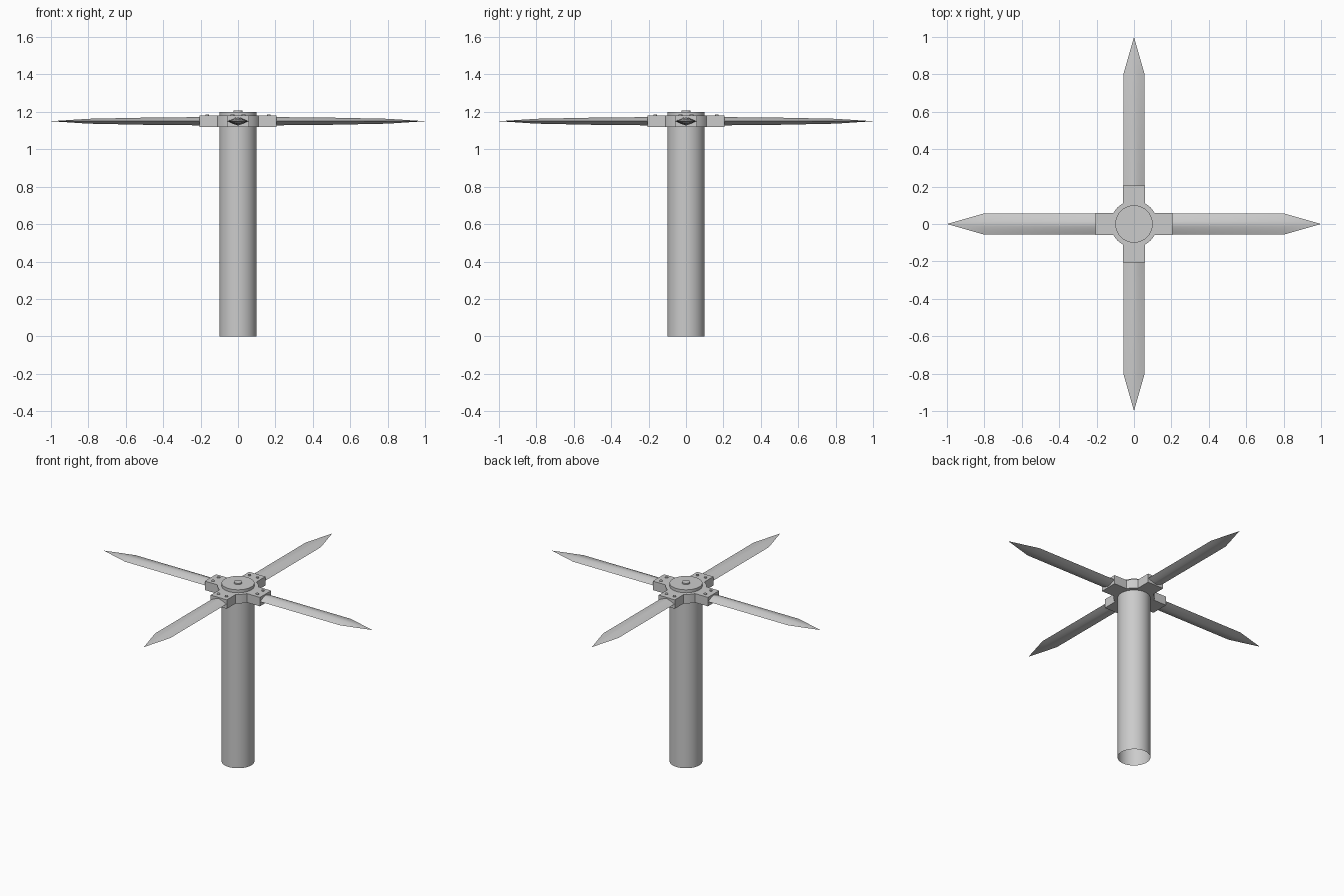
import bpy, bmesh, math
from mathutils import Matrix, Vector

if "Cube" in bpy.data.objects:
    bpy.data.objects.remove(bpy.data.objects["Cube"])


def make_object(name, bm, smooth=None):
    bmesh.ops.recalc_face_normals(bm, faces=bm.faces[:])
    mesh = bpy.data.meshes.new(name)
    bm.to_mesh(mesh)
    bm.free()
    ob = bpy.data.objects.new(name, mesh)
    bpy.context.collection.objects.link(ob)
    if smooth:
        bpy.ops.object.select_all(action='DESELECT')
        ob.select_set(True)
        bpy.context.view_layer.objects.active = ob
        bpy.ops.object.shade_smooth_by_angle(angle=math.radians(smooth))
    return ob


def cylinder(name, radius, z0, z1, center=(0, 0), sides=48):
    bm = bmesh.new()
    bmesh.ops.create_cone(bm, cap_ends=True, segments=sides, radius1=radius,
                          radius2=radius, depth=z1 - z0,
                          matrix=Matrix.Translation((*center, (z0 + z1) / 2)))
    return make_object(name, bm, 35)


# Pole, open at the bottom
bm = bmesh.new()
bmesh.ops.create_cone(bm, cap_ends=False, segments=48, radius1=0.1, radius2=0.1,
                      depth=1.12, matrix=Matrix.Translation((0, 0, 0.56)))
make_object("pole", bm, 35)

# Hub: cross outline with rounded inner corners, extruded upward
HALF, REACH, ROUND = 0.06, 0.205, 0.125
start = math.asin(HALF / ROUND)
outline = []
for k in range(4):
    turn = Matrix.Rotation(k * math.pi / 2, 3, 'Z')
    points = [(REACH, -HALF), (REACH, HALF)]
    for i in range(5):
        a = start + (math.pi / 2 - 2 * start) * i / 4
        points.append((ROUND * math.cos(a), ROUND * math.sin(a)))
    outline += [turn @ Vector((x, y, 1.12)) for x, y in points]
bm = bmesh.new()
face = bm.faces.new([bm.verts.new(p) for p in outline])
top = bmesh.ops.extrude_face_region(bm, geom=[face])["geom"]
bmesh.ops.translate(bm, vec=(0, 0, 0.06),
                    verts=[v for v in top if isinstance(v, bmesh.types.BMVert)])
make_object("hub", bm, 25)

# Cap and centre bolt
cylinder("hub_cap", 0.1, 1.18, 1.2)
cylinder("centre_bolt", 0.025, 1.2, 1.208, sides=24)


# Blade: lens section lofted along x, thinning to a point
def blade(name, angle):
    stations = [(0.15, 0.057, 0.022), (0.2, 0.057, 0.022),
                (0.5, 0.057, 0.019), (0.8, 0.057, 0.013)]
    bm = bmesh.new()
    rings = []
    n = 8
    for x, w, t in stations:
        upper = [(w * (2 * i / n - 1), t * (1 - abs(2 * i / n - 1) ** 1.4))
                 for i in range(n + 1)]
        lower = [(y, -z) for y, z in upper[-2:0:-1]]
        rings.append([bm.verts.new((x, y, 1.15 + z)) for y, z in upper + lower])
    tip = bm.verts.new((1, 0, 1.15))
    count = 2 * n
    for i in range(count):
        j = (i + 1) % count
        for a, b in zip(rings, rings[1:]):
            bm.faces.new((a[i], a[j], b[j], b[i]))
        bm.faces.new((rings[-1][i], rings[-1][j], tip))
    bm.faces.new(rings[0])
    bm.transform(Matrix.Rotation(angle, 4, 'Z'))
    make_object(name, bm, 25)


# Four blades, each clamped by small bolts
for k in range(4):
    angle = k * math.pi / 2
    blade(f"blade_{k + 1}", angle)
    for j, (r, y) in enumerate([(0.165, -0.03), (0.165, 0.03)]):
        c, s = math.cos(angle), math.sin(angle)
        cylinder(f"blade_bolt_{k + 1}_{j + 1}", 0.01, 1.178, 1.185,
                 (r * c - y * s, r * s + y * c), 12)
